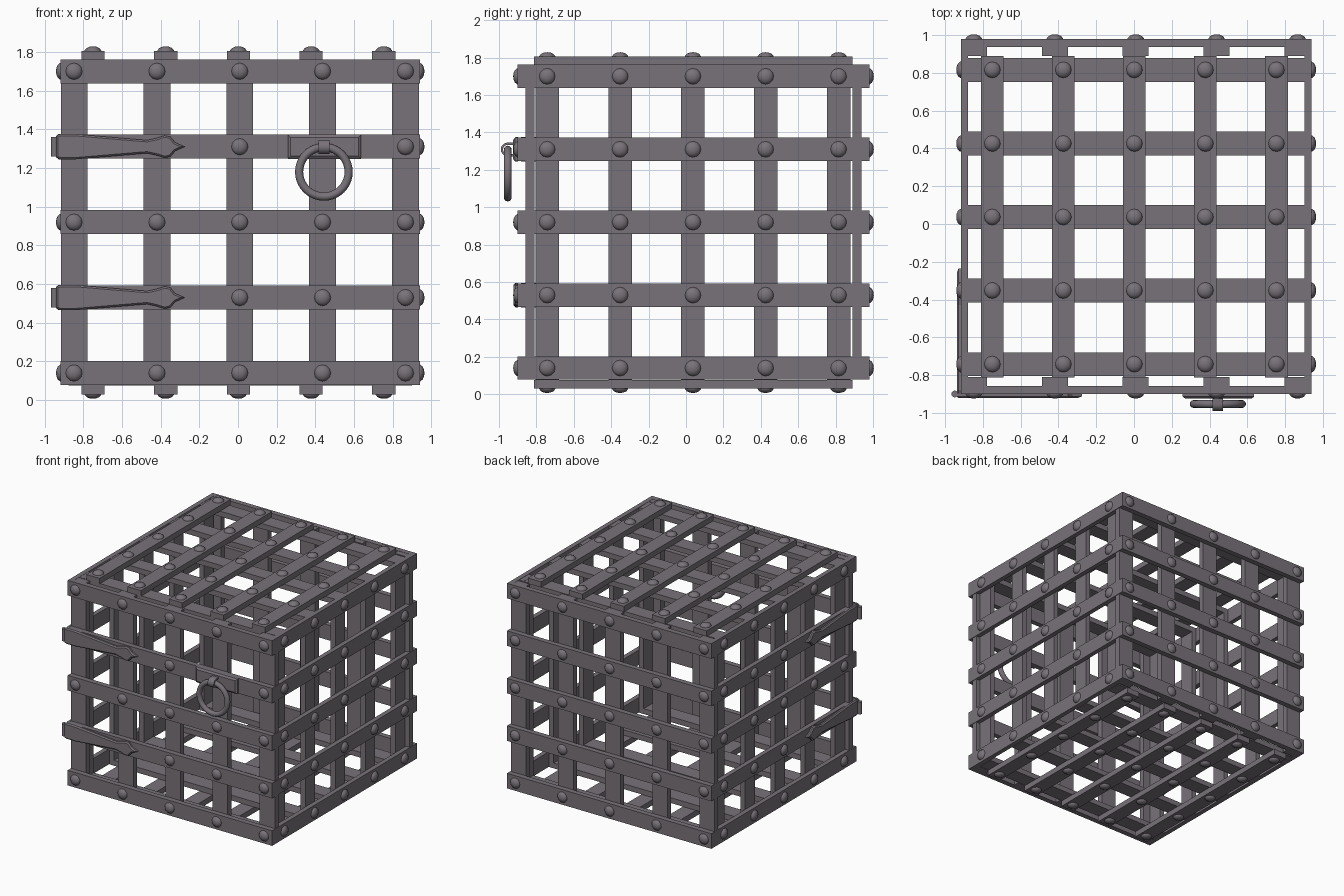
import bpy, bmesh, math
from mathutils import Vector, Matrix

if "Cube" in bpy.data.objects:
    bpy.data.objects.remove(bpy.data.objects["Cube"])

iron = bpy.data.materials.new("dark_iron")
iron.diffuse_color = (0.19, 0.17, 0.193, 1)
iron.use_nodes = True
iron.node_tree.nodes["Principled BSDF"].inputs["Base Color"].default_value = iron.diffuse_color


def finish(bm, name, smooth=None):
    bmesh.ops.recalc_face_normals(bm, faces=bm.faces[:])
    me = bpy.data.meshes.new(name)
    bm.to_mesh(me)
    bm.free()
    me.materials.append(iron)
    ob = bpy.data.objects.new(name, me)
    bpy.context.collection.objects.link(ob)
    if smooth:
        bpy.ops.object.select_all(action='DESELECT')
        ob.select_set(True)
        bpy.context.view_layer.objects.active = ob
        bpy.ops.object.shade_smooth_by_angle(angle=math.radians(smooth))
    return ob


def add_box(bm, lo, hi):
    lo, hi = Vector(lo), Vector(hi)
    m = Matrix.Translation((lo + hi) / 2) @ Matrix.Diagonal((*(hi - lo), 1))
    bmesh.ops.create_cube(bm, size=1, matrix=m)


def boxes(name, pairs):
    bm = bmesh.new()
    for lo, hi in pairs:
        add_box(bm, lo, hi)
    return finish(bm, name)


# Spacing of the lattice
XF = [-0.848, -0.419, 0.009, 0.437, 0.866]      # uprights, front and back
XT = [-0.75, -0.374, 0.002, 0.378, 0.754]       # long bars, top and bottom
YS = [-0.742, -0.352, 0.037, 0.426, 0.816]      # uprights, sides
ZH = [0.14, 0.53, 0.92, 1.31, 1.70]             # horizontal bands
H = 0.062                                       # half band width
X0, X1, Y0, Y1, Z0, Z1 = -0.917, 0.94, -0.90, 0.98, 0.03, 1.805
T = 0.043                                       # bar thickness

# Front and back panels
for name, a, b, c in (("front", Y0, Y0 + T, Y0 + 2 * T + .004), ("back", Y1, Y1 - T, Y1 - 2 * T - .004)):
    boxes(name + "_bands", [((X0, min(a, b), z - H), (X1, max(a, b), z + H)) for z in ZH])
    boxes(name + "_uprights", [((max(x - .069, X0 + .001), min(b, c), 0.078),
                                (min(x + .069, X1 - .001), max(b, c), 1.76)) for x in XF])

# Left and right panels
for name, a, s in (("left", X0, 1), ("right", X1, -1)):
    b, c = a + s * 0.038, a + s * 0.08
    boxes(name + "_bands", [((min(a, b), Y0 + T, z - H), (max(a, b), Y1 - T, z + H)) for z in ZH])
    boxes(name + "_uprights", [((min(b, c), y - .063, 0.078), (max(b, c), y + .063, 1.76)) for y in YS])

# Top and bottom panels
for name, a, s in (("top", Z1, -1), ("bottom", Z0, 1)):
    b, c = a + s * 0.046, a + s * 0.09
    boxes(name + "_long_bars", [((x - .06, -0.812, min(a, b)), (x + .06, 0.89, max(a, b))) for x in XT])
    boxes(name + "_cross_bars", [((X0 + .04, y - .063, min(b, c)), (X1 - .04, y + .063, max(b, c))) for y in YS])


# Domed rivets
def rivets(name, spots, normal):
    bm = bmesh.new()
    rot = Vector((0, 0, 1)).rotation_difference(Vector(normal)).to_matrix()
    n = 12
    for p in spots:
        rings = []
        for r, h in ((.043, -.004), (.043, .003), (.033, .015), (.017, .022)):
            rings.append([bm.verts.new(Vector(p) + rot @ Vector((
                r * math.cos(2 * math.pi * i / n), r * math.sin(2 * math.pi * i / n), h))) for i in range(n)])
        for q, w in zip(rings, rings[1:]):
            for i in range(n):
                j = (i + 1) % n
                bm.faces.new((q[i], q[j], w[j], w[i]))
        tip = bm.verts.new(Vector(p) + rot @ Vector((0, 0, .024)))
        for i in range(n):
            bm.faces.new((rings[-1][i], rings[-1][(i + 1) % n], tip))
    finish(bm, name, 50)


hinge_z = (ZH[1], ZH[3])
rivets("front_rivets", [(x, Y0, z) for x in XF for z in ZH
                        if not (z in hinge_z and x < -.3) and not (z == ZH[3] and x == XF[3])], (0, -1, 0))
rivets("back_rivets", [(x, Y1, z) for x in XF for z in ZH], (0, 1, 0))
rivets("left_rivets", [(X0, y, z) for y in YS for z in ZH if not (z in hinge_z and y < -.3)], (-1, 0, 0))
rivets("right_rivets", [(X1, y, z) for y in YS for z in ZH], (1, 0, 0))
rivets("top_rivets", [(x, y, Z1) for x in XT for y in YS], (0, 0, 1))
rivets("bottom_rivets", [(x, y, Z0 + .001) for x in XT for y in YS], (0, 0, -1))

# Hinge straps: spear shaped plates with a chamfered face
HALF = [(0, .056), (.02, .065), (.10, .065), (.30, .048), (.47, .034), (.52, .045),
        (.56, .058), (.59, .052), (.615, .022)]
OUTLINE = HALF + [(.665, 0)] + [(u, -v) for u, v in reversed(HALF)]


def strap(name, place):
    bm = bmesh.new()
    back = [bm.verts.new(place(u, v, -.002)) for u, v in OUTLINE]
    front = [bm.verts.new(place(u, v, .012)) for u, v in OUTLINE]
    bm.faces.new(back)
    face = bm.faces.new(front)
    n = len(back)
    for i in range(n):
        j = (i + 1) % n
        bm.faces.new((back[i], back[j], front[j], front[i]))
    bmesh.ops.recalc_face_normals(bm, faces=bm.faces[:])
    bmesh.ops.inset_region(bm, faces=[face], thickness=.009, depth=.009, use_even_offset=True)
    finish(bm, name)


for tag, z in (("lower", ZH[1]), ("upper", ZH[3])):
    strap(tag + "_front_hinge_strap", lambda u, v, d: (-.94 + u, Y0 - d, z + v))
    strap(tag + "_left_hinge_strap", lambda u, v, d: (X0 - d, Y0 + u, z + v))
    # Hinge pin at the corner
    bm = bmesh.new()
    bmesh.ops.create_cone(bm, cap_ends=True, segments=12, radius1=.018, radius2=.018, depth=.10,
                          matrix=Matrix.Translation((-.949, -.90, z)))
    finish(bm, tag + "_hinge_pin", 40)

# Handle plate with a raised rim chamfer
bm = bmesh.new()
add_box(bm, (.258, -.914, 1.247), (.636, -.895, 1.372))
bmesh.ops.recalc_face_normals(bm, faces=bm.faces[:])
face = min(bm.faces, key=lambda f: f.calc_center_median().y)
bmesh.ops.inset_region(bm, faces=[face], thickness=.02, depth=.011)
finish(bm, "handle_plate")

# Handle ring
bpy.ops.mesh.primitive_torus_add(major_radius=.128, minor_radius=.021, major_segments=40, minor_segments=12,
                                 location=(.444, -.953, 1.18), rotation=(math.pi / 2, 0, 0))
ring = bpy.context.object
ring.name = "handle_ring"
ring.data.materials.append(iron)
bpy.ops.object.shade_smooth_by_angle(angle=math.radians(60))

# Staple that holds the ring: a bent strip around its top
bm = bmesh.new()
cy, cz = -.953, 1.309
rows = []
arc = [math.pi / 2 + math.pi * i / 10 for i in range(11)]
for r in (.037, .025):
    rows.append([(-.91, cz + r)] + [(cy + r * math.cos(t), cz + r * math.sin(t)) for t in arc] + [(-.91, cz - r)])
prof = rows[0] + rows[1][::-1]
face = bm.faces.new([bm.verts.new((.416, y, z)) for y, z in prof])
ext = bmesh.ops.extrude_face_region(bm, geom=[face])
bmesh.ops.translate(bm, vec=(.056, 0, 0), verts=[g for g in ext["geom"] if isinstance(g, bmesh.types.BMVert)])
finish(bm, "handle_staple", 30)
